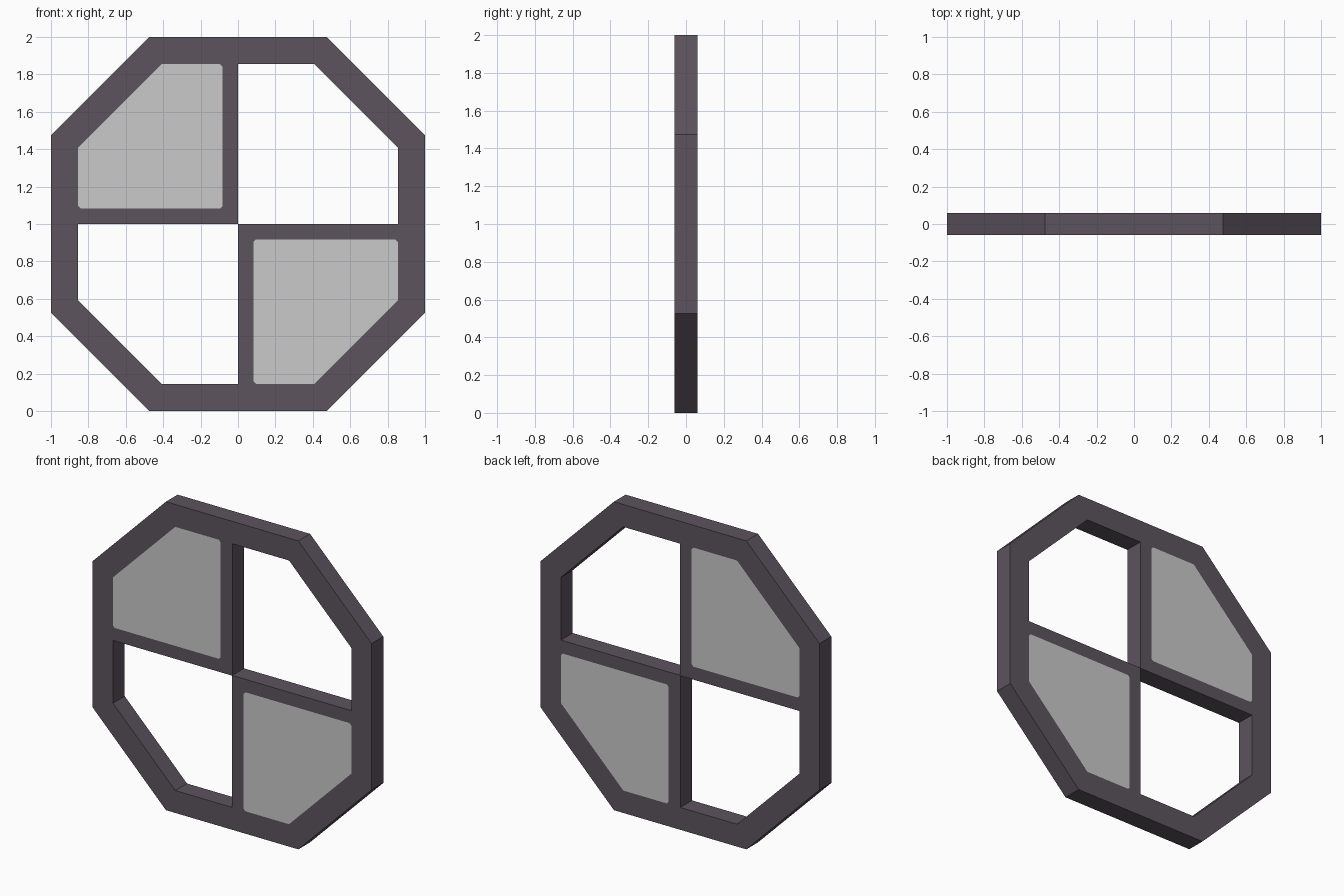
import bpy, bmesh
from mathutils import Matrix

if "Cube" in bpy.data.objects:
    bpy.data.objects.remove(bpy.data.objects["Cube"])

DEPTH = 0.06      # half thickness
C = 0.013         # small corner cut on the panes


def material(name, rgb):
    m = bpy.data.materials.new(name)
    m.diffuse_color = (*rgb, 1.0)
    m.use_nodes = True
    m.node_tree.nodes["Principled BSDF"].inputs["Base Color"].default_value = m.diffuse_color
    return m


frame_mat = material("dark plum frame", (0.107, 0.087, 0.112))
glass_mat = material("pale grey glass", (0.59, 0.59, 0.59))


def octagon(r, k):
    return [(k, r), (r, k), (r, -k), (k, -r), (-k, -r), (-r, -k), (-r, k), (-k, r)]


def turned(pts):
    # half turn about the window centre
    return [(-x, -z) for x, z in pts]


def slab(name, outlines, mat):
    # extruded flat profile; outlines after the first are holes
    cu = bpy.data.curves.new(name + "_profile", 'CURVE')
    cu.dimensions = '2D'
    cu.fill_mode = 'BOTH'
    cu.extrude = DEPTH
    for pts in outlines:
        sp = cu.splines.new('POLY')
        sp.points.add(len(pts) - 1)
        for p, (x, z) in zip(sp.points, pts):
            p.co = (x, z + 1.0, 0, 1)
        sp.use_cyclic_u = True
    tmp = bpy.data.objects.new(name + "_profile", cu)
    bpy.context.collection.objects.link(tmp)
    bpy.context.view_layer.update()
    deps = bpy.context.evaluated_depsgraph_get()
    me = bpy.data.meshes.new_from_object(tmp.evaluated_get(deps))
    bpy.data.objects.remove(tmp)
    me.name = name
    # stand upright, weld and flatten
    bm = bmesh.new()
    bm.from_mesh(me)
    bm.transform(Matrix.Rotation(1.5707963267948966, 4, 'X'))
    bmesh.ops.remove_doubles(bm, verts=bm.verts, dist=0.0002)
    bmesh.ops.recalc_face_normals(bm, faces=bm.faces)
    for f in bm.faces:
        f.smooth = False
        f.material_index = 0
    bm.to_mesh(me)
    bm.free()
    me.materials.clear()
    me.materials.append(mat)
    ob = bpy.data.objects.new(name, me)
    bpy.context.collection.objects.link(ob)
    return ob


# upper right opening, and upper left pane with slightly cut corners
R, K, B, E = 0.855, 0.408, 0.083, 0.001
opening = [(E, E), (R, E), (R, K), (K, R), (E, R)]
pane = [(-R + C, B), (-B - C, B), (-B, B + C), (-B, R - C), (-B - C, R),
        (-K, R), (-R, K), (-R, B + C)]

# octagonal frame with its cross bars
slab("window_frame",
     [octagon(1.0, 0.475), opening, turned(opening), pane, turned(pane)], frame_mat)

# glass panes, flush with the frame on both sides
slab("upper_left_pane", [pane], glass_mat)
slab("lower_right_pane", [turned(pane)], glass_mat)
